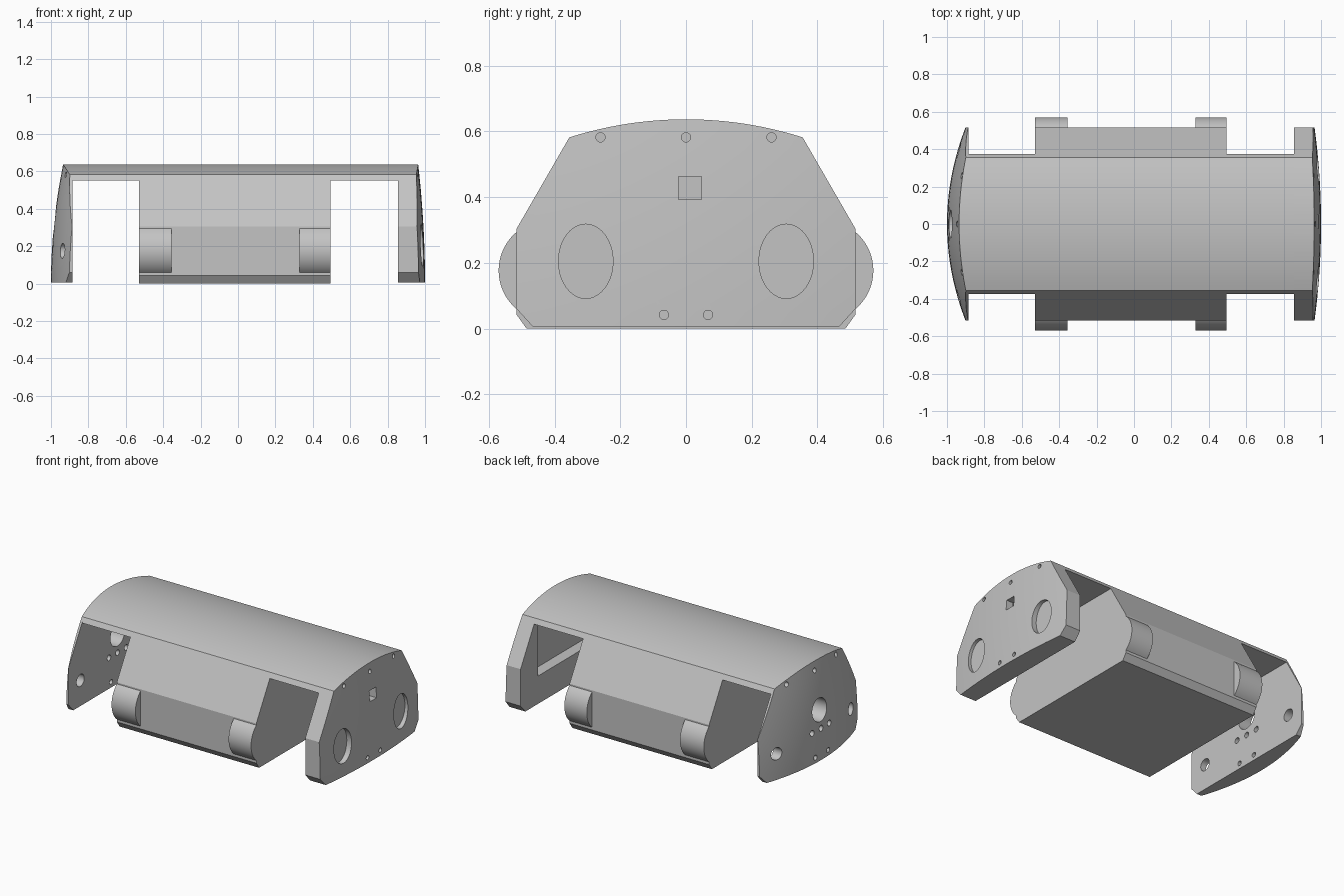
import bpy, bmesh, math
from mathutils import Vector

cube = bpy.data.objects.get("Cube")
if cube:
    bpy.data.objects.remove(cube, do_unlink=True)

grey = bpy.data.materials.new("light grey")
grey.use_nodes = True
colour = (0.55, 0.55, 0.55, 1)
grey.diffuse_color = colour
grey.node_tree.nodes["Principled BSDF"].inputs["Base Color"].default_value = colour


def ellipse(y, z, ry, rz, n=40):
    return [(y + ry * math.cos(2 * math.pi * i / n), z + rz * math.sin(2 * math.pi * i / n))
            for i in range(n)]


def box(y0, y1, z0, z1):
    return [(y0, z0), (y1, z0), (y1, z1), (y0, z1)]


def symmetric(right_side):
    """Top arc joined to a side outline (listed from top to bottom) and its mirror."""
    radius, half = 1.173, math.asin(0.355 / 1.173)
    angles = [half * (1 - i / 12) for i in range(25)]
    arc = [(radius * math.sin(a), 0.637 - radius + radius * math.cos(a)) for a in angles]
    return arc + [(-y, z) for y, z in right_side] + right_side[::-1]


def prisms(name, parts, dome=None):
    """Extrude (y, z) profiles along x; dome = (side, y curve, z curve) bulges one end."""
    bm = bmesh.new()
    for profile, x0, x1 in parts:
        a = [bm.verts.new((x0, y, z)) for y, z in profile]
        b = [bm.verts.new((x1, y, z)) for y, z in profile]
        bm.faces.new(a)
        bm.faces.new(b[::-1])
        for i in range(len(a)):
            j = (i + 1) % len(a)
            bm.faces.new((a[i], b[i], b[j], a[j]))
    if dome:
        side, cy, cz = dome
        for axis, lo, hi in ((1, -10, 11), (2, 1, 13)):
            normal = Vector((0, axis == 1, axis == 2))
            for k in range(lo, hi):
                bmesh.ops.bisect_plane(bm, geom=bm.verts[:] + bm.edges[:] + bm.faces[:],
                                       plane_co=normal * k * 0.05, plane_no=normal, dist=1e-5)
        for v in bm.verts:
            if v.co.x * side > 0.99:
                v.co.x = side * (1 - cy * v.co.y ** 2 - cz * v.co.z ** 2)
    bmesh.ops.recalc_face_normals(bm, faces=bm.faces[:])
    mesh = bpy.data.meshes.new(name)
    bm.to_mesh(mesh)
    bm.free()
    mesh.materials.append(grey)
    obj = bpy.data.objects.new(name, mesh)
    bpy.context.collection.objects.link(obj)
    return obj


def cut(obj, parts):
    cutter = prisms(obj.name + "_cutter", parts)
    cutter.hide_render = True
    mod = obj.modifiers.new("holes", "BOOLEAN")
    mod.operation, mod.solver, mod.use_self = "DIFFERENCE", "EXACT", True
    mod.object = cutter
    bpy.context.view_layer.objects.active = obj
    bpy.ops.object.modifier_apply(modifier=mod.name)
    bpy.data.objects.remove(cutter, do_unlink=True)


# Curved roof and central block
roof = prisms("roof", [(symmetric([(0.373, 0.55)]), -0.885, 0.856)])
block_side = [(0.373, 0.55), (0.515, 0.305), (0.515, 0.042), (0.485, 0)]
block = prisms("central_block",
               [([(-y, z) for y, z in block_side] + block_side[::-1], -0.53, 0.495)])

# Rounded housings on the front and back of the block
angles = [math.radians(-50.5 + 101 * i / 20) for i in range(21)]
housings = []
for face, s in (("front", -1), ("back", 1)):
    bulge = [(s * (0.417 + 0.153 * math.cos(a)), 0.177 + 0.153 * math.sin(a)) for a in angles]
    for side, x0, x1 in (("right", -0.53, -0.355), ("left", 0.33, 0.495)):
        housings.append(prisms(f"{face}_{side}_housing", [(bulge, x0, x1)]))

# Domed end plates
plate = symmetric([(0.515, 0.305), (0.515, 0.06), (0.465, 0.005)])
right_plate = prisms("right_end_plate", [(plate, -1, -0.885)], (-1, 0.37, 0.16))
left_plate = prisms("left_end_plate", [(plate, 0.855, 1)], (1, 0.13, 0.09))

# Screw holes shared by both plates
screws = [(-0.26, 0.582), (0, 0.582), (0.26, 0.582), (-0.067, 0.042), (0.067, 0.042)]

# Right plate: large port, two side ports and a row of three small ones
ports = [(0, 0.33, 0.075), (-0.39, 0.175, 0.04), (0.39, 0.175, 0.04)]
ports += [(y, 0.21, 0.019) for y in (-0.09, 0, 0.09)]
ports += [(y, z, 0.016) for y, z in screws]
cut(right_plate, [(ellipse(y, z, r, r), -1.1, -0.8) for y, z, r in ports])

# Left plate: inner pocket, square window, two shallow oval recesses
cuts = [(box(-0.33, 0.33, 0.19, 0.54), 0.8, 0.93), (box(-0.023, 0.047, 0.393, 0.463), 0.82, 1.1)]
cuts += [(ellipse(s * 0.305, 0.205, 0.083, 0.113), 0.955, 1.1) for s in (-1, 1)]
cuts += [(ellipse(y, z, 0.014, 0.014), 0.88, 1.1) for y, z in screws]
cut(left_plate, cuts)

# Smooth the curved surfaces, keep the edges crisp
bpy.ops.object.select_all(action="DESELECT")
for obj in [roof, block, right_plate, left_plate] + housings:
    obj.select_set(True)
bpy.context.view_layer.objects.active = roof
bpy.ops.object.shade_smooth_by_angle(angle=math.radians(20))
